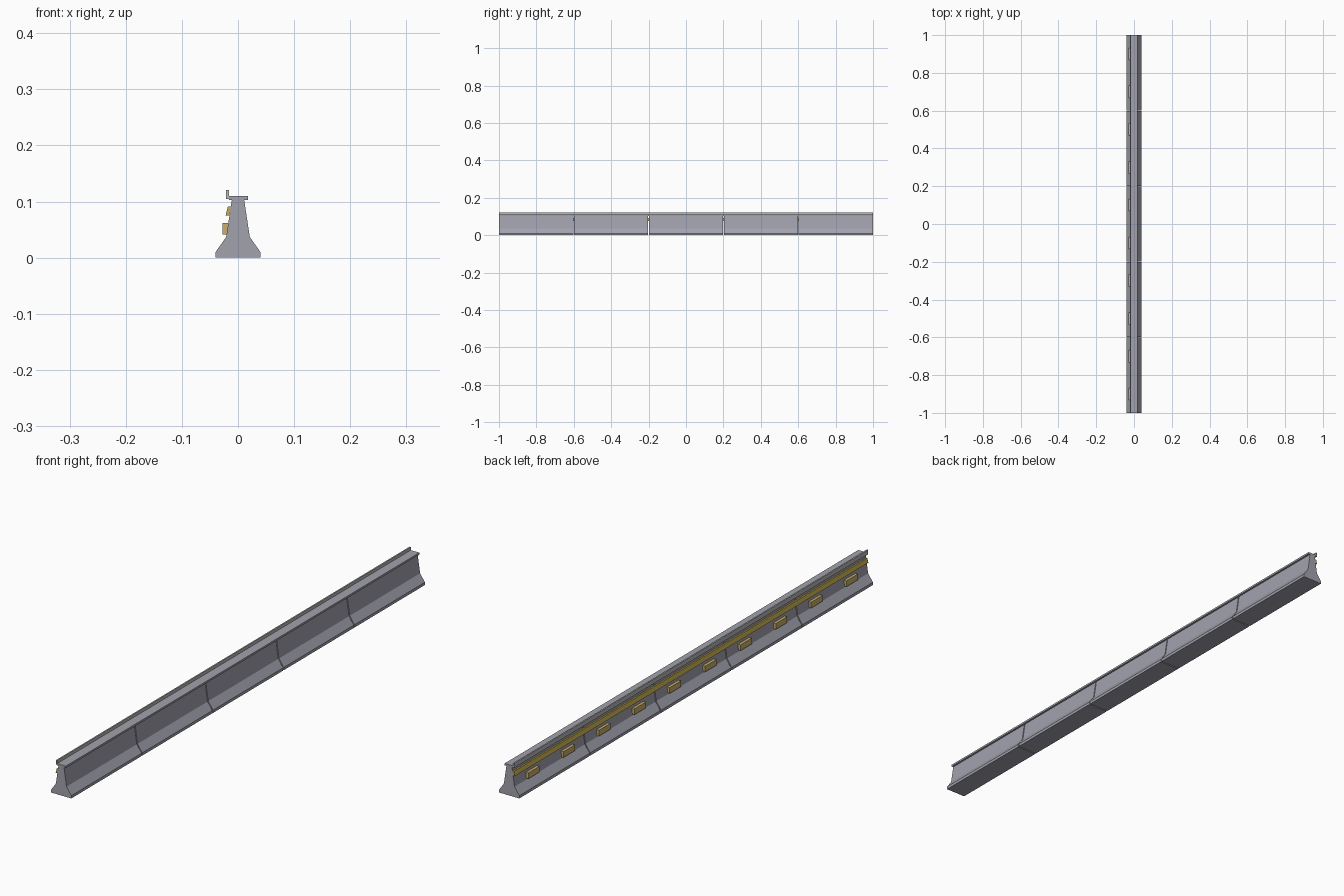
import bpy
import bmesh

cube = bpy.data.objects.get("Cube")
if cube:
    bpy.data.objects.remove(cube, do_unlink=True)


def material(name, rgb):
    mat = bpy.data.materials.new(name)
    mat.use_nodes = True
    mat.diffuse_color = (*rgb, 1)
    mat.node_tree.nodes["Principled BSDF"].inputs["Base Color"].default_value = (*rgb, 1)
    return mat


concrete = material("concrete grey", (0.36, 0.36, 0.42))
metal = material("pale metal", (0.50, 0.50, 0.50))
yellow = material("rail yellow", (0.56, 0.42, 0.08))
amber = material("reflector amber", (0.58, 0.43, 0.15))


def extrude(name, profile, y_start, length, mat):
    """Sweep an x-z profile along y."""
    bm = bmesh.new()
    face = bm.faces.new([bm.verts.new((x, y_start, z)) for x, z in profile])
    swept = bmesh.ops.extrude_face_region(bm, geom=[face])["geom"]
    moved = [v for v in swept if isinstance(v, bmesh.types.BMVert)]
    bmesh.ops.translate(bm, vec=(0, length, 0), verts=moved)
    bmesh.ops.recalc_face_normals(bm, faces=bm.faces)
    mesh = bpy.data.meshes.new(name)
    bm.to_mesh(mesh)
    bm.free()
    mesh.materials.append(mat)
    obj = bpy.data.objects.new(name, mesh)
    bpy.context.collection.objects.link(obj)
    return obj


def box(x0, x1, z0, z1):
    return [(x0, z0), (x1, z0), (x1, z1), (x0, z1)]


# Barrier segments with narrow joints
half = [(0.04, 0), (0.04, 0.01), (0.021, 0.037), (0.011, 0.103)]
wall = half + [(-x, z) for x, z in reversed(half)]
gap = 0.004
count = 5
pitch = 2 / count
for i in range(count):
    start = -1 + i * pitch + (gap / 2 if i else 0)
    end = -1 + (i + 1) * pitch - (gap / 2 if i < count - 1 else 0)
    extrude(f"barrier_segment_{i + 1}", wall, start, end - start, concrete)

# Continuous cap and upright lip
extrude("top_cap", box(-0.016, 0.018, 0.103, 0.11), -1, 2, concrete)
extrude("cap_lip", box(-0.021, -0.016, 0.105, 0.121), -1, 2, metal)

# Slanted rail fixed to the wall
rail = [(-0.022, 0.075), (-0.0155, 0.075), (-0.0125, 0.091), (-0.018, 0.091)]
extrude("side_rail", rail, -1, 2, yellow)

# Row of blocks, two on each segment
block_length = 0.064
for i in range(2 * count):
    y = -1 + (i + 0.5) * pitch / 2
    extrude(f"side_block_{i + 1}", box(-0.028, -0.018, 0.041, 0.062),
            y - block_length / 2, block_length, amber)
